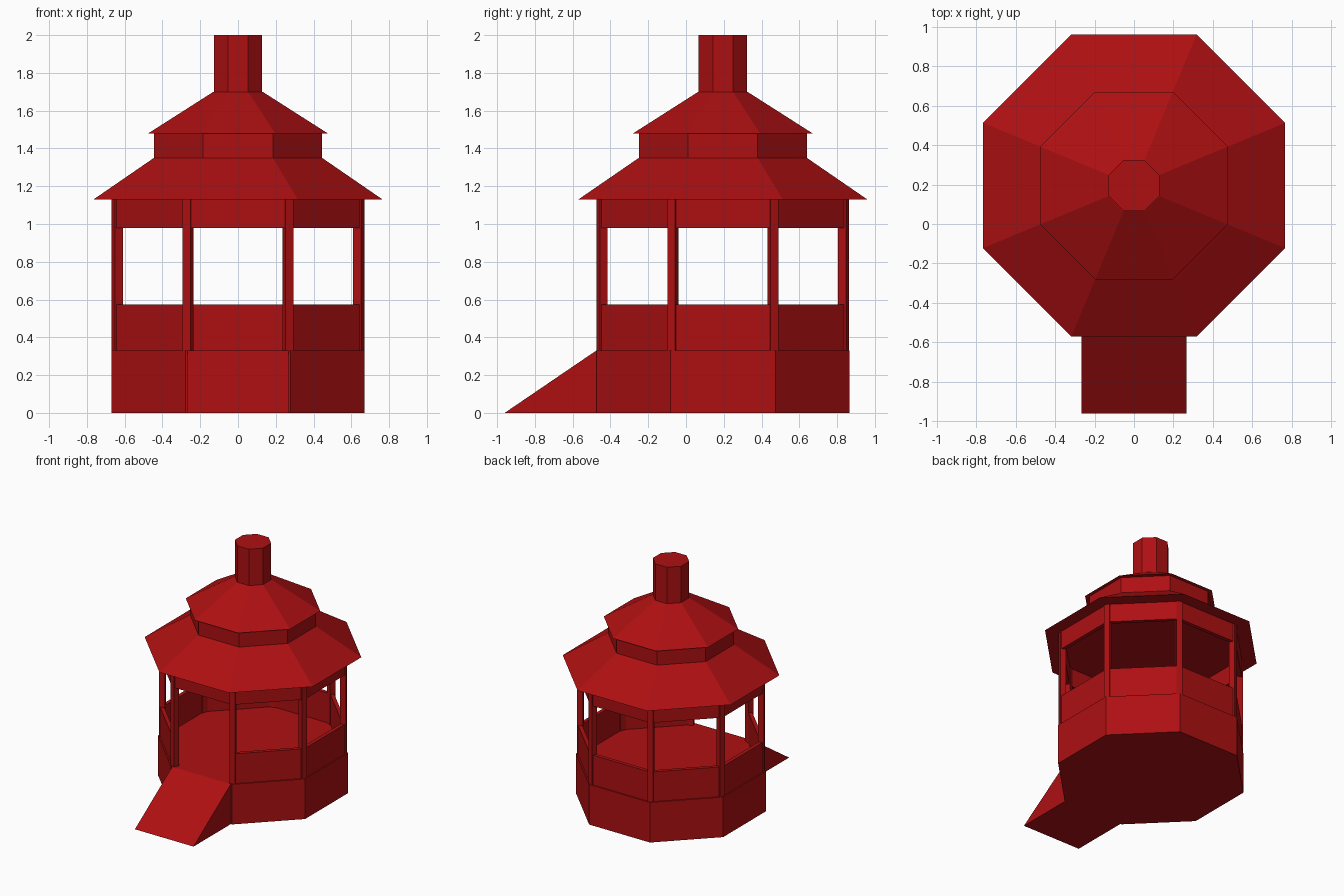
import bpy
import bmesh
from math import cos, sin, pi, radians
from mathutils import Matrix, Vector

if "Cube" in bpy.data.objects:
    bpy.data.objects.remove(bpy.data.objects["Cube"], do_unlink=True)

CENTRE = Vector((0, 0.195, 0))
SIDES = 8
STEP = 2 * pi / SIDES
FLOOR, SILL, LINTEL, EAVE = 0.33, 0.575, 0.98, 1.13

red = bpy.data.materials.new("barn red")
red.use_nodes = True
colour = (0.42, 0.005, 0.006, 1)
red.diffuse_color = colour
red.node_tree.nodes["Principled BSDF"].inputs["Base Color"].default_value = colour


def finish(name, bm):
    bmesh.ops.recalc_face_normals(bm, faces=bm.faces)
    mesh = bpy.data.meshes.new(name)
    bm.to_mesh(mesh)
    bm.free()
    mesh.materials.append(red)
    obj = bpy.data.objects.new(name, mesh)
    bpy.context.collection.objects.link(obj)
    return obj


def octagon(name, low, high, z0, z1):
    """Eight-sided frustum; low and high are distances from axis to flat."""
    bm = bmesh.new()
    rings = []
    for apothem, z in ((low, z0), (high, z1)):
        r = apothem / cos(STEP / 2)
        rings.append([bm.verts.new(CENTRE + Vector((
            r * cos((i + 0.5) * STEP), r * sin((i + 0.5) * STEP), z)))
            for i in range(SIDES)])
    bottom, top = rings
    bm.faces.new(bottom)
    bm.faces.new(top)
    for i in range(SIDES):
        j = (i + 1) % SIDES
        bm.faces.new((bottom[i], bottom[j], top[j], top[i]))
    return finish(name, bm)


def box(name, angle, distance, depth, width, z0, z1):
    """Box set at a distance from the axis, turned to face outwards."""
    bm = bmesh.new()
    place = (Matrix.Translation(CENTRE) @ Matrix.Rotation(angle, 4, "Z")
             @ Matrix.Translation((distance, 0, (z0 + z1) / 2))
             @ Matrix.Diagonal((depth, width, z1 - z0, 1)))
    bmesh.ops.create_cube(bm, size=1, matrix=place)
    return finish(name, bm)


# Deck and the two-tier roof with its chimney
octagon("deck", 0.67, 0.67, 0, FLOOR)
octagon("lower_roof", 0.765, 0.445, EAVE, 1.35)
octagon("roof_drum", 0.445, 0.445, 1.35, 1.48)
octagon("upper_roof", 0.475, 0.13, 1.48, 1.70)
octagon("chimney", 0.128, 0.128, 1.70, 2.0)

# Corner posts, low walls and lintels; the front bay is the doorway
FRONT = 6
for i in range(SIDES):
    box(f"post_{i + 1}", (i + 0.5) * STEP, 0.692, 0.045, 0.045, FLOOR, EAVE)
    box(f"lintel_{i + 1}", i * STEP, 0.645, 0.03, 0.515, LINTEL, EAVE)
    if i != FRONT:
        box(f"low_wall_{i + 1}", i * STEP, 0.645, 0.03, 0.515, FLOOR, SILL)

# Entrance ramp: a wedge profile swept across its width
bm = bmesh.new()
profile = ((-0.96, 0), (-0.475, 0), (-0.475, FLOOR))
left, right = ([bm.verts.new((x, y, z)) for y, z in profile]
               for x in (0.267, -0.267))
bm.faces.new(left)
bm.faces.new(right)
for i in range(3):
    j = (i + 1) % 3
    bm.faces.new((left[i], left[j], right[j], right[i]))
finish("entrance_ramp", bm)
